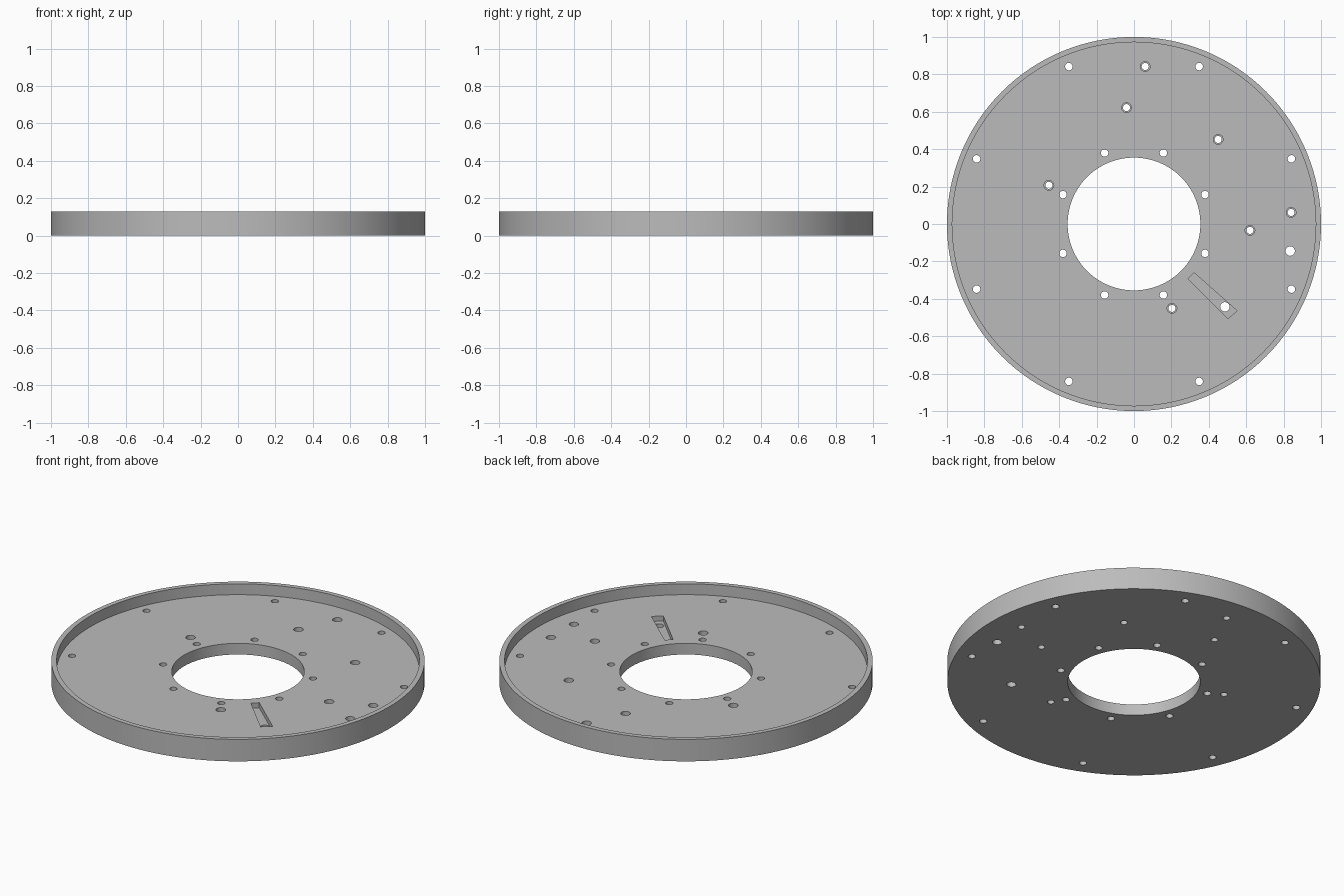
import bpy, bmesh, math
from mathutils import Matrix

cube = bpy.data.objects.get("Cube")
if cube:
    bpy.data.objects.remove(cube, do_unlink=True)

HEIGHT, FLOOR = 0.13, 0.066
OUTER, RIM, BORE = 1.0, 0.972, 0.355

grey = bpy.data.materials.new("light_grey")
grey.use_nodes = True
GREY = (0.5, 0.5, 0.5, 1)
grey.diffuse_color = GREY
grey.node_tree.nodes["Principled BSDF"].inputs["Base Color"].default_value = GREY


def make_object(name, bm):
    bmesh.ops.recalc_face_normals(bm, faces=bm.faces)
    mesh = bpy.data.meshes.new(name)
    bm.to_mesh(mesh)
    bm.free()
    mesh.materials.append(grey)
    obj = bpy.data.objects.new(name, mesh)
    bpy.context.collection.objects.link(obj)
    return obj


def add_pin(bm, x, y, radius, low, high):
    bmesh.ops.create_cone(bm, cap_ends=True, segments=32, radius1=radius, radius2=radius,
                          depth=high - low, matrix=Matrix.Translation((x, y, (low + high) / 2)))


def cut(target, cutter):
    cutter.hide_render = True
    mod = target.modifiers.new(cutter.name, 'BOOLEAN')
    mod.operation, mod.solver, mod.object = 'DIFFERENCE', 'EXACT', cutter
    bpy.ops.object.modifier_apply(modifier=mod.name)
    bpy.data.objects.remove(cutter, do_unlink=True)


# Dish: raised rim, flat floor and central bore, from one revolved profile
profile = [(BORE, 0), (OUTER, 0), (OUTER, HEIGHT), (RIM, HEIGHT), (RIM, FLOOR), (BORE, FLOOR)]
bm = bmesh.new()
ring = [bm.verts.new((r, 0, z)) for r, z in profile]
edges = [bm.edges.new((ring[i], ring[(i + 1) % len(ring)])) for i in range(len(ring))]
bmesh.ops.spin(bm, geom=ring + edges, cent=(0, 0, 0), axis=(0, 0, 1),
               angle=math.tau, steps=128, use_merge=True)
bmesh.ops.remove_doubles(bm, verts=bm.verts, dist=1e-5)
dish = make_object("round_tray", bm)
bpy.ops.object.select_all(action='DESELECT')
bpy.context.view_layer.objects.active = dish
dish.select_set(True)

# Recesses: counterbores and the tapered slot
stepped = [(0.06, 0.842), (-0.04, 0.622), (0.45, 0.452), (-0.455, 0.207),
           (0.84, 0.062), (0.62, -0.034), (0.203, -0.451)]
bm = bmesh.new()
for x, y in stepped:
    add_pin(bm, x, y, 0.026, FLOOR - 0.03, HEIGHT)
corners = [(0.289, -0.292), (0.503, -0.506), (0.551, -0.464), (0.321, -0.26)]
slot = bm.faces.new([bm.verts.new((x, y, FLOOR - 0.03)) for x, y in corners])
top = bmesh.ops.extrude_face_region(bm, geom=[slot])["geom"]
bmesh.ops.translate(bm, vec=(0, 0, HEIGHT),
                    verts=[v for v in top if isinstance(v, bmesh.types.BMVert)])
cut(dish, make_object("recess_cutter", bm))

# Through holes: two bolt circles, the counterbored holes and two plain holes
bm = bmesh.new()
for i in range(8):
    angle = math.radians(22.5 + 45 * i)
    for radius in (0.911, 0.411):
        add_pin(bm, radius * math.cos(angle), radius * math.sin(angle), 0.02, -0.1, HEIGHT)
for x, y in stepped:
    add_pin(bm, x, y, 0.019, -0.1, HEIGHT)
for x, y in [(0.835, -0.145), (0.486, -0.443)]:
    add_pin(bm, x, y, 0.025, -0.1, HEIGHT)
cut(dish, make_object("hole_cutter", bm))

bpy.ops.object.shade_smooth_by_angle(angle=math.radians(30))
